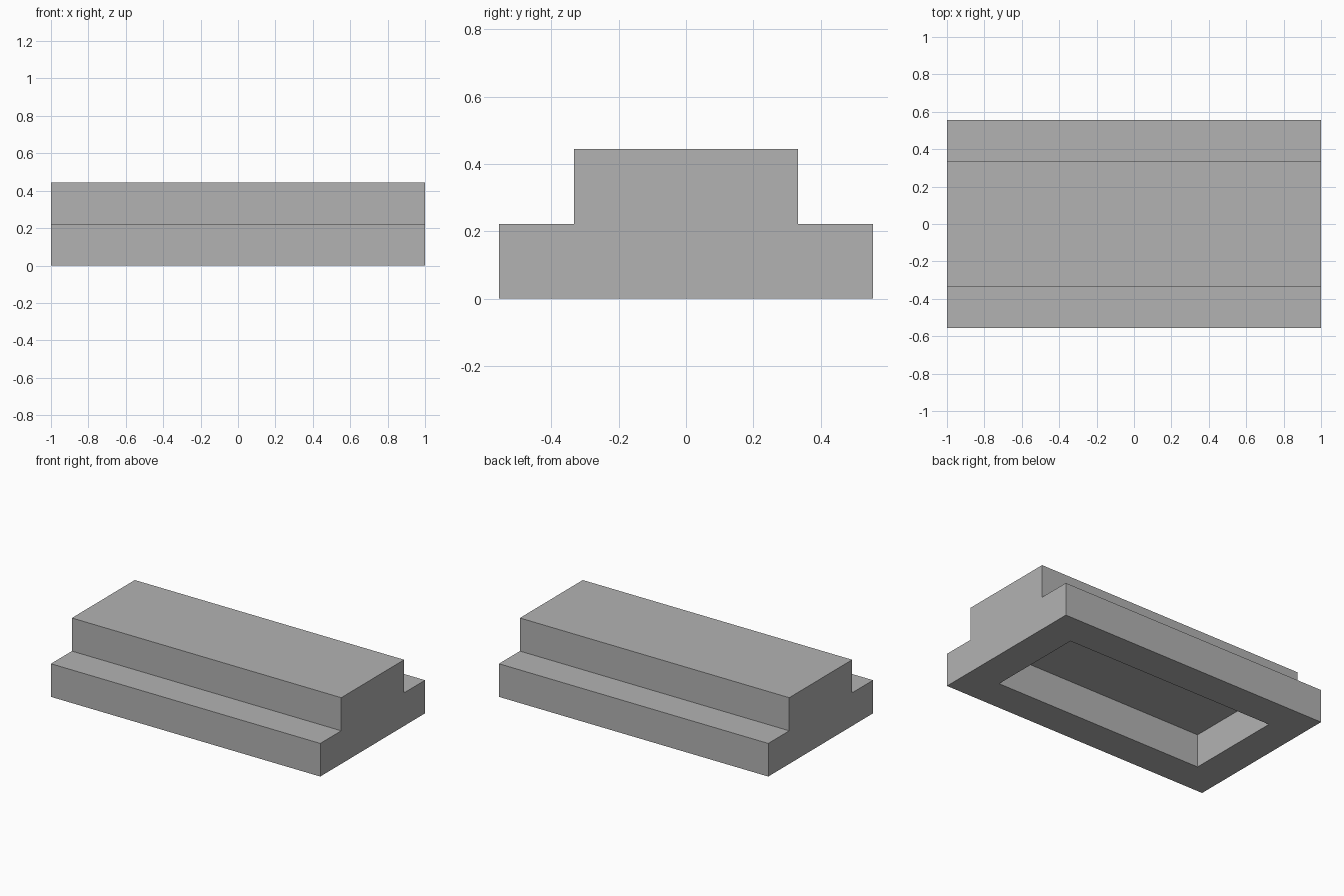
import bpy
import bmesh
from mathutils import Vector

cube = bpy.data.objects.get("Cube")
if cube:
    bpy.data.objects.remove(cube, do_unlink=True)

U = 1 / 9  # module: the block is 18 x 10 x 4 modules

grey = bpy.data.materials.new("plain_grey")
grey.use_nodes = True
colour = (0.45, 0.45, 0.45, 1)
grey.diffuse_color = colour
grey.node_tree.nodes["Principled BSDF"].inputs["Base Color"].default_value = colour

bm = bmesh.new()

# Stepped cross-section, swept along x
half = [(5, 0), (5, 2), (3, 2), (3, 4)]
profile = half + [(-y, z) for y, z in reversed(half)]
end = bm.faces.new([bm.verts.new((-9 * U, y * U, z * U)) for y, z in profile])
sweep = bmesh.ops.extrude_face_region(bm, geom=[end])
moved = [g for g in sweep["geom"] if isinstance(g, bmesh.types.BMVert)]
bmesh.ops.translate(bm, verts=moved, vec=Vector((18 * U, 0, 0)))
bmesh.ops.recalc_face_normals(bm, faces=bm.faces[:])

# Rectangular recess in the underside
bottom = min(bm.faces, key=lambda f: f.calc_center_median().z)
bmesh.ops.inset_region(bm, faces=[bottom], thickness=2 * U, use_even_offset=True)
recess = bmesh.ops.extrude_discrete_faces(bm, faces=[bottom])["faces"][0]
bmesh.ops.translate(bm, verts=recess.verts[:], vec=Vector((0, 0, 2 * U)))

mesh = bpy.data.meshes.new("stepped_block")
bm.to_mesh(mesh)
bm.free()
mesh.materials.append(grey)
block = bpy.data.objects.new("stepped_block", mesh)
bpy.context.collection.objects.link(block)
